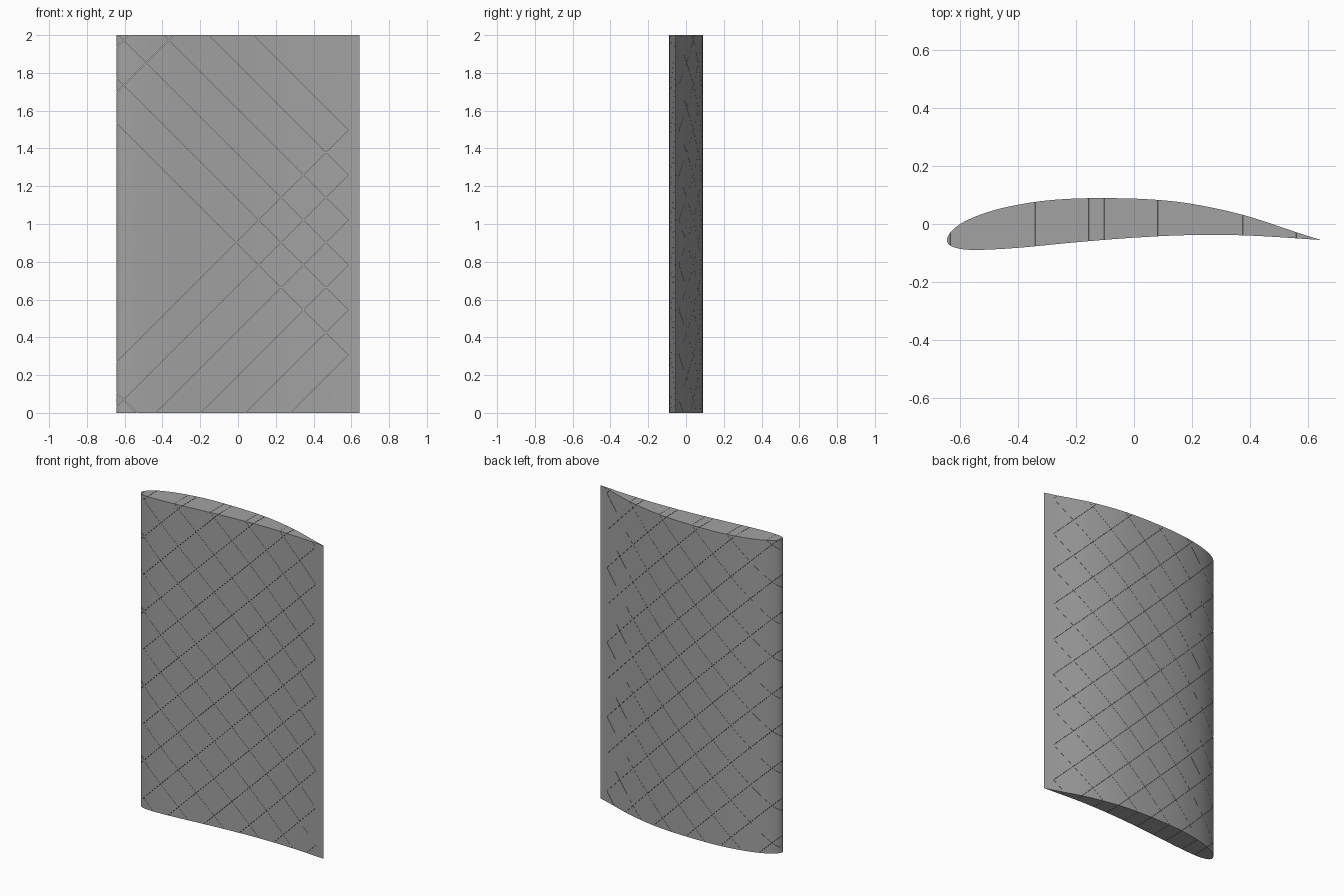
import bpy, bmesh, math
from mathutils import Vector

if "Cube" in bpy.data.objects:
    bpy.data.objects.remove(bpy.data.objects["Cube"])

grey = bpy.data.materials.new("grey")
grey.diffuse_color = (0.36, 0.36, 0.36, 1)
grey.use_nodes = True
grey.node_tree.nodes["Principled BSDF"].inputs["Base Color"].default_value = grey.diffuse_color

HEIGHT = 2.0
PITCH = 0.238      # spacing of the slit lattice along z
SLIT = 0.001       # slit width
SLIT_END = 0.585   # slits stop short of the trailing edge

# Aerofoil outline: trailing edge, over the top, round the nose, back underneath
outline = [(0.643, -0.055), (0.56, -0.029), (0.38, 0.030), (0.2, 0.069), (0.05, 0.085),
           (-0.12, 0.089), (-0.25, 0.085), (-0.36, 0.073), (-0.48, 0.048), (-0.57, 0.015),
           (-0.62, -0.017), (-0.643, -0.050), (-0.634, -0.073), (-0.595, -0.086),
           (-0.53, -0.089), (-0.40, -0.082), (-0.2, -0.063), (0, -0.047),
           (0.2, -0.038), (0.4, -0.040), (0.643, -0.055)]


def smooth_curve(points, steps):
    """Curve through the points, closed at the sharp trailing edge."""
    p = [Vector(q) for q in points]
    p = [2 * p[0] - p[1]] + p + [2 * p[-1] - p[-2]]
    result = []
    for i in range(1, len(p) - 2):
        for s in range(steps):
            t = s / steps
            m0, m1 = (p[i + 1] - p[i - 1]) / 2, (p[i + 2] - p[i]) / 2
            result.append(p[i] * (2*t**3 - 3*t**2 + 1) + m0 * (t**3 - 2*t**2 + t)
                          + p[i + 1] * (3*t**2 - 2*t**3) + m1 * (t**3 - t**2))
    return result


def make_object(name, bm):
    bmesh.ops.recalc_face_normals(bm, faces=bm.faces)
    mesh = bpy.data.meshes.new(name)
    bm.to_mesh(mesh)
    bm.free()
    mesh.materials.append(grey)
    ob = bpy.data.objects.new(name, mesh)
    bpy.context.collection.objects.link(ob)
    return ob


def extrude(bm, loop, vector):
    face = bm.faces.new([bm.verts.new(v) for v in loop])
    ext = bmesh.ops.extrude_face_region(bm, geom=[face])["geom"]
    bmesh.ops.translate(bm, vec=vector,
                        verts=[g for g in ext if isinstance(g, bmesh.types.BMVert)])


# Wing panel
bm = bmesh.new()
extrude(bm, [(v.x, v.y, 0) for v in smooth_curve(outline, 5)], (0, 0, HEIGHT))
wing = make_object("wing_panel", bm)


# Two sets of parallel diagonal slits through the thickness
def slit_cutter(name, slope, offset):
    bm = bmesh.new()
    half = SLIT / math.sqrt(2)
    x0, x1 = -0.7, SLIT_END
    for k in range(-2, 12):
        c = offset + k * PITCH
        ends = sorted((c + slope * x0, c + slope * x1))
        if ends[1] < 0.01 or ends[0] > HEIGHT - 0.01:
            continue
        extrude(bm, [(x0, -0.2, c + slope * x0 - half), (x1, -0.2, c + slope * x1 - half),
                     (x1, -0.2, c + slope * x1 + half), (x0, -0.2, c + slope * x0 + half)],
                (0, 0.4, 0))
    cutter = make_object(name, bm)
    cutter.hide_render = True
    return cutter


cutters = [slit_cutter("rising_slits", 1, -0.04), slit_cutter("falling_slits", -1, -0.06)]
for cutter in cutters:
    mod = wing.modifiers.new(cutter.name, 'BOOLEAN')
    mod.operation = 'DIFFERENCE'
    mod.solver = 'EXACT'
    mod.object = cutter

bpy.context.view_layer.objects.active = wing
for ob in bpy.context.view_layer.objects:
    ob.select_set(ob == wing)
for cutter in cutters:
    bpy.ops.object.modifier_apply(modifier=cutter.name)
for cutter in cutters:
    bpy.data.objects.remove(cutter)
bpy.ops.object.shade_smooth_by_angle(angle=math.radians(30))
